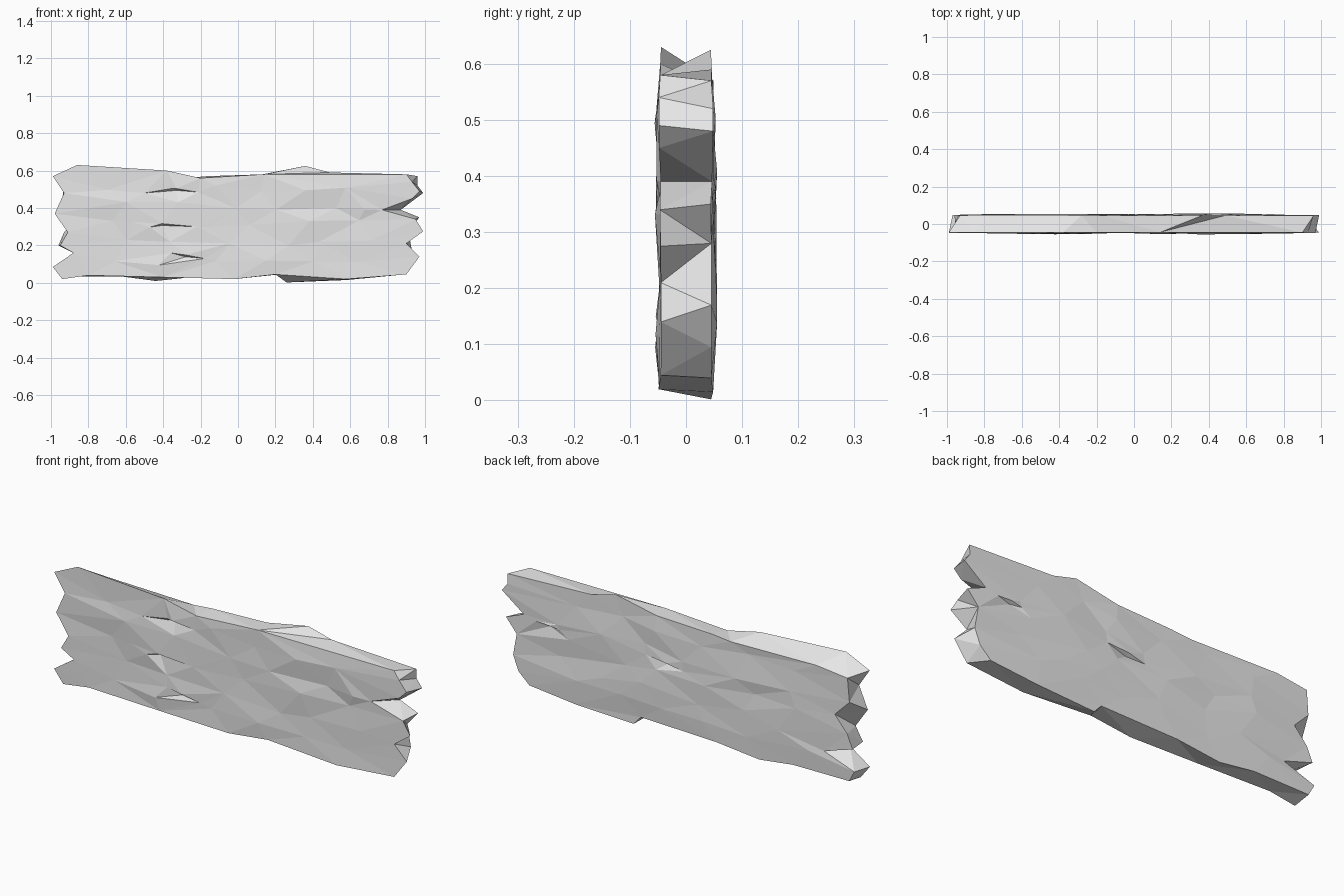
import bpy, bmesh, random
from mathutils import Vector
from mathutils.geometry import delaunay_2d_cdt

if "Cube" in bpy.data.objects:
    bpy.data.objects.remove(bpy.data.objects["Cube"])

random.seed(4)

# Splintered outlines (x, z), clockwise from the upper left corner
FRONT = [(-.99, .57), (-.86, .63), (-.38, .60), (-.20, .56), (.14, .58), (.90, .58),
         (.93, .54), (.97, .49), (.93, .45), (.77, .39), (.95, .34), (.99, .275),
         (.90, .21), (.97, .14), (.90, .045), (.58, .02), (.20, .045), (-.02, .02),
         (-.40, .03), (-.80, .04), (-.94, .02), (-.99, .085), (-.88, .16), (-.95, .20),
         (-.91, .27), (-.98, .37), (-.93, .48)]
BACK = [(-.93, .55), (-.76, .57), (-.28, .56), (-.17, .57), (.13, .58), (.36, .625),
        (.49, .59), (.96, .57), (.96, .52), (.99, .48), (.87, .39), (.97, .35),
        (.91, .28), (.93, .17), (.90, .095), (.84, .04), (.58, .015), (.26, .002),
        (.22, .045), (-.20, .035), (-.44, .01), (-.63, .035), (-.94, .035),
        (-.97, .09), (-.80, .15), (-.96, .20), (-.93, .27), (-.86, .35), (-.94, .43)]

# Cracks: left end, right end, depth of the lower lip
FRONT_CRACKS = [((-.50, .48), (-.12, .52), .02), ((-.56, .325), (-.22, .30), .015),
                ((-.36, .16), (-.18, .13), .012)]
BACK_CRACKS = [((-.02, .34), (.19, .37), .015), ((.67, .365), (.80, .375), .012)]


def make_face(bm, outline, side, cracks):
    """Triangulated rough wood face; returns its boundary vertices in order."""
    pts = [(x, z, .046 + random.uniform(-.002, .003)) for x, z in outline]
    count = len(pts)
    # chipped grain, staggered rows
    for r in range(5):
        for c in range(6):
            x = -.68 + c * .26 + (r % 2) * .11 + random.uniform(-.06, .06)
            z = .115 + r * .098 + random.uniform(-.025, .025)
            pts.append((min(x, .73), z, .048 + random.uniform(-.007, .008)))
    # thin splits in the grain
    for (x0, z0), (x1, z1), depth in cracks:
        mx, mz = x0 * .55 + x1 * .45, (z0 + z1) / 2
        pts += [(x0, z0, .048), (x1, z1, .048), (mx, mz + .004, .054),
                (mx, mz - .006, .048 - depth)]
    flat = [Vector((x * .4, z)) for x, z, _ in pts]   # squash so triangles follow the grain
    co, _, tris, orig, _, _ = delaunay_2d_cdt(flat, [], [list(range(count))], 1, 1e-5)
    verts, rim = [], {}
    for p, ids in zip(co, orig):
        depth = pts[ids[0]][2] if ids else .047
        v = bm.verts.new((p.x / .4, side * depth, p.y))
        verts.append(v)
        for i in ids:
            if i < count:
                rim[i] = v
    for t in tris:
        bm.faces.new([verts[i] for i in t])
    return [rim[i] for i in range(count)]


def zip_edges(bm, a, b):
    """Joins two closed rims of different counts with triangles."""
    i = j = 0
    na, nb = len(a), len(b)
    while i < na or j < nb:
        va, vb = a[i % na], b[j % nb]
        wa, wb = a[(i + 1) % na], b[(j + 1) % nb]
        step_a = j >= nb or (i < na and (wa.co - vb.co).length < (wb.co - va.co).length)
        bm.faces.new((va, vb, wa if step_a else wb))
        if step_a:
            i += 1
        else:
            j += 1


# Broken plank
bm = bmesh.new()
front = make_face(bm, FRONT, -1, FRONT_CRACKS)
back = make_face(bm, BACK, 1, BACK_CRACKS)
zip_edges(bm, front, back)
loose = [v for v in bm.verts if not v.link_faces]
bmesh.ops.delete(bm, geom=loose, context='VERTS')
bmesh.ops.recalc_face_normals(bm, faces=bm.faces)

mesh = bpy.data.meshes.new("broken_plank")
bm.to_mesh(mesh)
bm.free()
mat = bpy.data.materials.new("pale grey")
mat.diffuse_color = (.8, .8, .8, 1)
mat.use_nodes = True
mat.node_tree.nodes["Principled BSDF"].inputs["Base Color"].default_value = mat.diffuse_color
mesh.materials.append(mat)
plank = bpy.data.objects.new("broken_plank", mesh)
bpy.context.collection.objects.link(plank)
